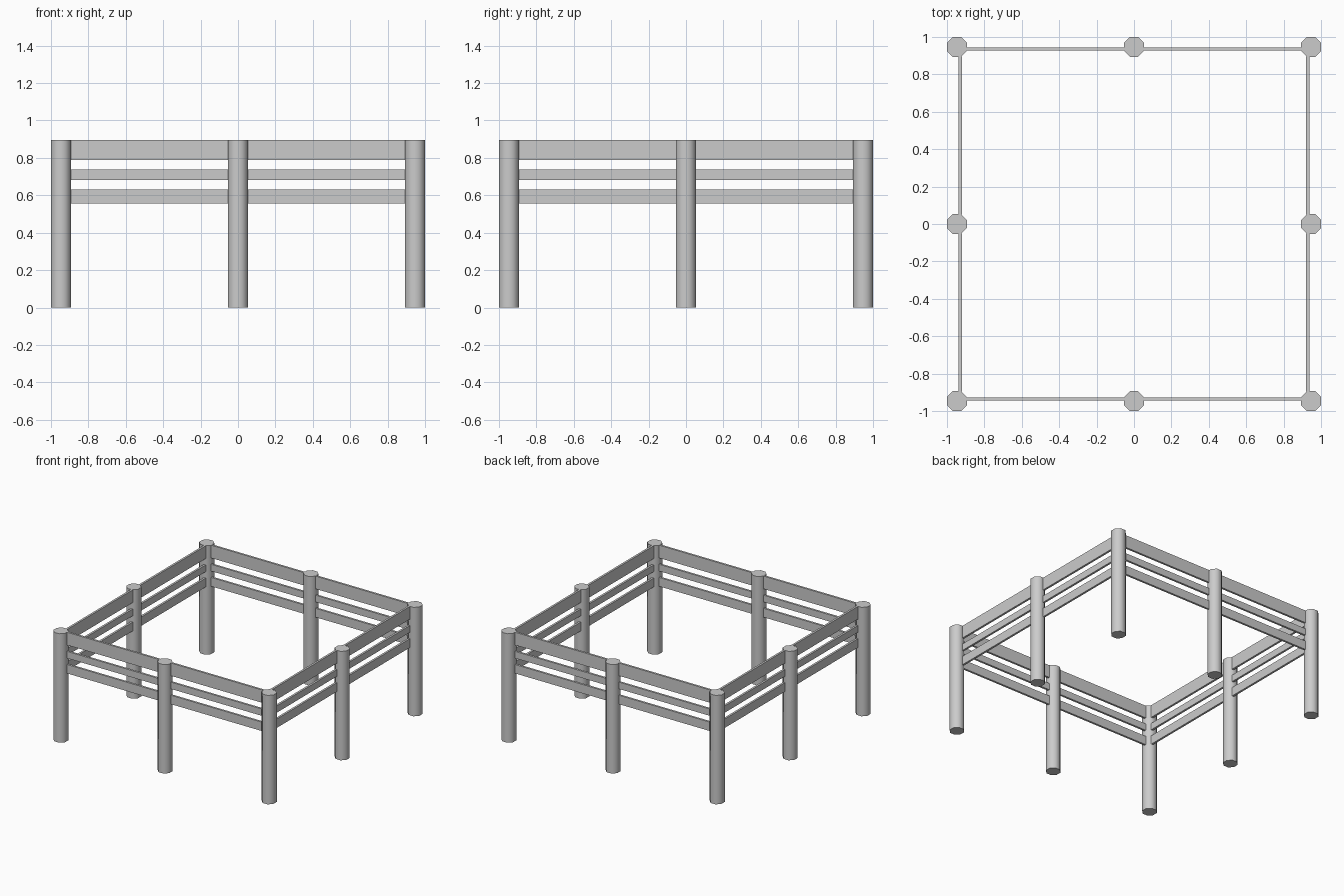
import bpy
from math import cos, pi

cube = bpy.data.objects.get("Cube")
if cube:
    bpy.data.objects.remove(cube, do_unlink=True)

grey = bpy.data.materials.new("light_grey")
grey.use_nodes = True
colour = (0.6, 0.6, 0.6, 1)
grey.diffuse_color = colour
grey.node_tree.nodes["Principled BSDF"].inputs["Base Color"].default_value = colour

HEIGHT = 0.895
HALF = 0.053            # half width of a post across its flats
OUT = 1 - HALF          # distance of the post centres from the middle
THICK = 0.017
RAILS = {"top": (0.79, HEIGHT), "middle": (0.682, 0.738), "lower": (0.557, 0.63)}


def finish(name):
    obj = bpy.context.object
    obj.name = name
    obj.data.materials.append(grey)
    return obj


def post(name, x, y):
    bpy.ops.mesh.primitive_cylinder_add(
        vertices=8, radius=HALF / cos(pi / 8), depth=HEIGHT,
        location=(x, y, HEIGHT / 2), rotation=(0, 0, pi / 8))
    finish(name)
    bpy.ops.object.transform_apply(location=False, rotation=True, scale=True)
    bpy.ops.object.shade_smooth_by_angle(angle=pi / 3)


def rail(name, centre, size):
    bpy.ops.mesh.primitive_cube_add(size=1, location=centre)
    finish(name).scale = size
    bpy.ops.object.transform_apply(location=False, rotation=False, scale=True)


# Eight posts: the corners and the middle of each side
xs = {"right": -OUT, "centre": 0, "left": OUT}
ys = {"front": -OUT, "middle": 0, "back": OUT}
for row, y in ys.items():
    for column, x in xs.items():
        if x or y:
            post(f"{row}_{column}_post", x, y)

# Three rails in each gap, ending at the faces of the posts
length = OUT - 2 * HALF
for level, (low, high) in RAILS.items():
    z, tall = (low + high) / 2, high - low
    for half in (-1, 1):
        along = half * OUT / 2
        for side in (-1, 1):
            across = "back" if side > 0 else "front"
            end = "left" if half > 0 else "right"
            rail(f"{across}_{end}_{level}_rail", (along, side * 0.936, z),
                 (length, THICK, tall))
            across = "left" if side > 0 else "right"
            end = "back" if half > 0 else "front"
            rail(f"{across}_{end}_{level}_rail", (side * 0.929, along, z),
                 (THICK, length + 0.004, tall))
